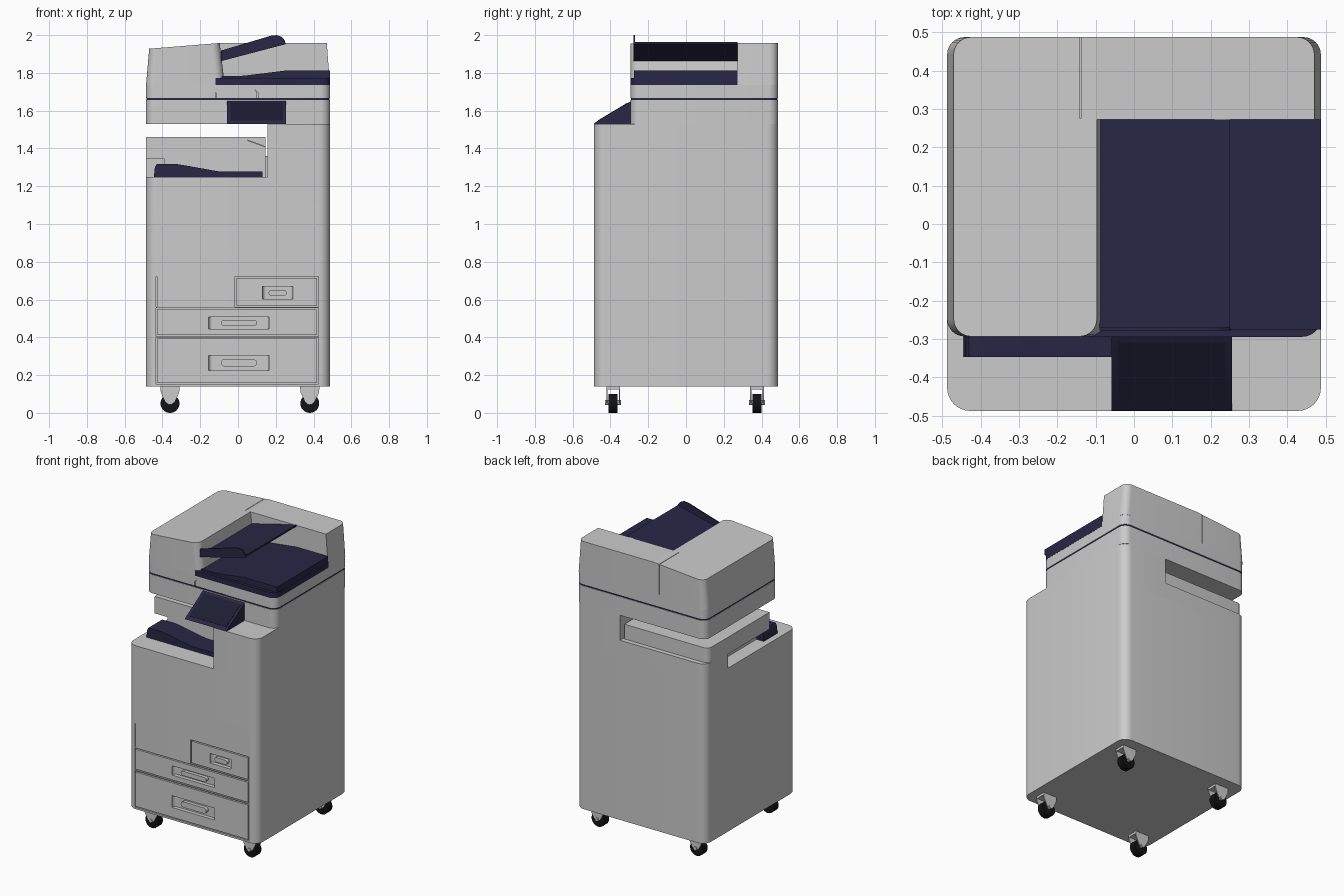
import bpy, bmesh, math
from mathutils import Vector

if "Cube" in bpy.data.objects:
    bpy.data.objects.remove(bpy.data.objects["Cube"])


def material(name, col):
    m = bpy.data.materials.new(name)
    m.diffuse_color = (*col, 1)
    m.use_nodes = True
    m.node_tree.nodes["Principled BSDF"].inputs["Base Color"].default_value = m.diffuse_color
    return m


NAVY = material("navy", (0.022, 0.02, 0.06))
SCREEN = material("screen", (0.012, 0.012, 0.032))
BLACK = material("black", (0.006, 0.006, 0.007))


def prism(name, pts, axis, a, b, r=0, keep=None, mat=None):
    """Extrude a profile along an axis; round its upright edges by r where keep() is true."""
    place = {'x': lambda p, t: (t, p[0], p[1]),
             'y': lambda p, t: (p[0], t, p[1]),
             'z': lambda p, t: (p[0], p[1], t)}[axis]
    bm = bmesh.new()
    lo = [bm.verts.new(place(p, a)) for p in pts]
    hi = [bm.verts.new(place(p, b)) for p in pts]
    bm.faces.new(lo)
    bm.faces.new(hi)
    n = len(pts)
    for i in range(n):
        j = (i + 1) % n
        bm.faces.new((lo[i], lo[j], hi[j], hi[i]))
    if r:
        edges = []
        for e in bm.edges:
            p, q = e.verts[0].co, e.verts[1].co
            if abs(q.z - p.z) > 0.9 * (q - p).length and (not keep or keep((p + q) / 2)):
                edges.append(e)
        bmesh.ops.bevel(bm, geom=edges, offset=r, segments=8, profile=0.5, affect='EDGES')
    bmesh.ops.recalc_face_normals(bm, faces=bm.faces)
    me = bpy.data.meshes.new(name)
    bm.to_mesh(me)
    bm.free()
    ob = bpy.data.objects.new(name, me)
    bpy.context.collection.objects.link(ob)
    if mat:
        me.materials.append(mat)
    return ob


def rect(x0, x1, y0, y1):
    return [(x0, y0), (x1, y0), (x1, y1), (x0, y1)]


def box(name, x0, x1, y0, y1, z0, z1, r=0, keep=None, mat=None):
    return prism(name, rect(x0, x1, y0, y1), 'z', z0, z1, r, keep, mat)


def stadium(x0, x1, z0, z1, n=8):
    r, zc = (z1 - z0) / 2, (z0 + z1) / 2
    pts = []
    for cx, s in ((x1 - r, -90), (x0 + r, 90)):
        for i in range(n + 1):
            t = math.radians(s + 180 * i / n)
            pts.append((cx + r * math.cos(t), zc + r * math.sin(t)))
    return pts


def cut(ob, cutter):
    cutter.hide_render = True
    m = ob.modifiers.new("cut", 'BOOLEAN')
    m.object, m.operation, m.solver = cutter, 'DIFFERENCE', 'EXACT'
    bpy.context.view_layer.objects.active = ob
    bpy.ops.object.modifier_apply(modifier=m.name)
    bpy.data.objects.remove(cutter)


W = 0.487

# Main cabinet with openings for the drawers
body = box("cabinet", -W, W, -W, W, 0.14, 1.25, 0.06)
drawers = [("bottom_drawer", -0.435, 0.425, 0.152, 0.4, (-0.155, 0.165, 0.225, 0.305)),
           ("middle_drawer", -0.435, 0.425, 0.405, 0.555, (-0.155, 0.165, 0.445, 0.508)),
           ("top_drawer", -0.015, 0.425, 0.56, 0.722, (0.13, 0.29, 0.603, 0.668))]
for name, x0, x1, z0, z1, (px0, px1, pz0, pz1) in drawers:
    cut(body, box("cutter", x0, x1, -0.6, -0.455, z0, z1))
    g = 0.007
    front = box(name, x0 + g, x1 - g, -W - 0.001, -0.454, z0 + g, z1 - g)
    # Recessed grip pocket with rounded ends and a bar
    pocket = [(px0, -0.6), (px1, -0.6), (px1, -0.462), (px0, -0.462)]
    cut(front, prism("cutter", pocket, 'z', pz0, pz1, 0.02, lambda c: c.y > -0.5))
    w, h = (px1 - px0) * 0.2, (pz1 - pz0) * 0.26
    prism(name + "_handle", stadium(px0 + w, px1 - w, pz0 + h, pz1 - h), 'y', -W + 0.002, -0.46)
cut(body, box("cutter", -0.435, -0.428, -0.6, -0.465, 0.56, 0.722))

# Upper right column, rear wall and paper-exit block around the open bay
box("right_column", 0.155, W, -W, W, 1.25, 1.53, 0.06, lambda c: c.x > 0.3)
box("rear_wall", -W, 0.155, 0.245, W, 1.25, 1.36, 0.06, lambda c: c.x < 0 and c.y > 0.4)
box("exit_block_base", -0.39, 0.145, -0.2, 0.3, 1.25, 1.345)
box("exit_block", -W, 0.145, -0.2, 0.455, 1.345, 1.46, 0.04, lambda c: c.x < 0 and c.y > 0.3)
prism("exit_flap", [(0.05, 1.44), (0.145, 1.405), (0.145, 1.412), (0.05, 1.447)], 'y', -0.22, -0.2)

# Output tray
prism("output_tray", [(-0.445, 1.25), (0.13, 1.25), (0.13, 1.278), (-0.1, 1.278), (-0.29, 1.312),
                      (-0.33, 1.318), (-0.43, 1.318), (-0.44, 1.3)], 'y', -0.347, -0.2, mat=NAVY)

# Scanner bed, dark seam and lid
F = -0.293
box("scanner_bed", -W, W, F, W, 1.53, 1.656, 0.05)
box("scanner_seam", -W + 0.003, W - 0.003, F + 0.003, W - 0.003, 1.656, 1.667, 0.047, mat=NAVY)
lid = box("scanner_lid", -W, W, F, W, 1.667, 1.735, 0.05)
grip = [(-0.12, 1.66), (0.105, 1.66), (0.105, 1.695), (0.09, 1.71), (-0.105, 1.71), (-0.12, 1.695)]
cut(lid, prism("cutter", grip, 'y', -0.4, F + 0.012))
prism("lid_grip", [(x * 0.96, 1.667 + (z - 1.66) * 0.9) for x, z in grip], 'y', F + 0.002, F + 0.02)

# Document feeder: left housing and rear housing
left = prism("feeder_left_housing", [(-W, 1.735), (-0.07, 1.735), (-0.097, 1.958), (-0.47, 1.928)],
             'y', F, W, 0.045, lambda c: c.x < -0.3 or c.y < 0)
cut(left, box("cutter", -0.141, -0.138, 0.275, 0.6, 1.75, 2.1))
prism("feeder_rear_housing", [(-0.1, 1.735), (W, 1.735), (0.47, 1.958), (-0.1, 1.958)],
      'y', 0.273, W, 0.045, lambda c: c.x > 0.3 and c.y > 0.4)

# Feeder lower tray
box("feeder_tray_base", -0.118, W + 0.001, F - 0.001, 0.273, 1.735, 1.772, 0.05,
    lambda c: c.x > 0 and c.y < 0, NAVY)
prism("feeder_lower_tray", [(-0.1, 1.772), (W, 1.772), (W, 1.812), (0.25, 1.812), (0.03, 1.785), (-0.1, 1.782)],
      'y', -0.275, 0.273, mat=NAVY)

# Feeder upper sloped tray with side guide
prism("feeder_upper_tray", [(-0.09, 1.862), (0.25, 1.952), (0.25, 1.964), (-0.09, 1.88)],
      'y', -0.27, 0.273, mat=NAVY)
prism("feeder_side_guide", [(-0.09, 1.862), (0.252, 1.952), (0.248, 1.972), (0.23, 1.991), (0.205, 2.0),
                            (0.175, 1.997), (-0.09, 1.918)], 'y', -0.278, -0.27, mat=NAVY)

# Control panel wedge with sunken screen
prism("control_panel", [(-0.487, 1.53), (F, 1.53), (F, 1.65), (-0.482, 1.537)], 'x', -0.058, 0.255, mat=NAVY)
slope = Vector((F + 0.482, 0.113)).normalized()
nrm = Vector((-slope.y, slope.x))
p0 = Vector((-0.482, 1.537)) + slope * 0.02
p1 = Vector((F, 1.65)) - slope * 0.018
prism("panel_screen", [tuple(v) for v in (p0, p1, p1 + nrm * 0.002, p0 + nrm * 0.002)],
      'x', -0.04, 0.238, mat=SCREEN)

# Casters: tyre, hub pin and two fork plates each
for cx in (-0.36, 0.38):
    for cy in (-0.386, 0.376):
        ring = [(cx + 0.05 * math.cos(i * math.tau / 32), 0.05 + 0.05 * math.sin(i * math.tau / 32))
                for i in range(32)]
        prism("caster_wheel", ring, 'y', cy - 0.023, cy + 0.023, mat=BLACK)
        prism("caster_pin", stadium(cx - 0.012, cx + 0.012, 0.043, 0.067), 'y', cy - 0.042, cy + 0.042)
        fork = [(cx - 0.052, 0.142), (cx - 0.048, 0.105), (cx - 0.025, 0.058), (cx - 0.01, 0.045),
                (cx + 0.01, 0.045), (cx + 0.025, 0.058), (cx + 0.048, 0.105), (cx + 0.052, 0.142)]
        for s in (-1, 1):
            prism("caster_fork", fork, 'y', cy + s * 0.03, cy + s * 0.036)
        box("caster_plate", cx - 0.05, cx + 0.05, cy - 0.036, cy + 0.036, 0.125, 0.142)

# Smooth the rounded corners, keep hard edges crisp
bpy.ops.object.select_all(action='SELECT')
bpy.ops.object.shade_smooth_by_angle(angle=math.radians(30))
